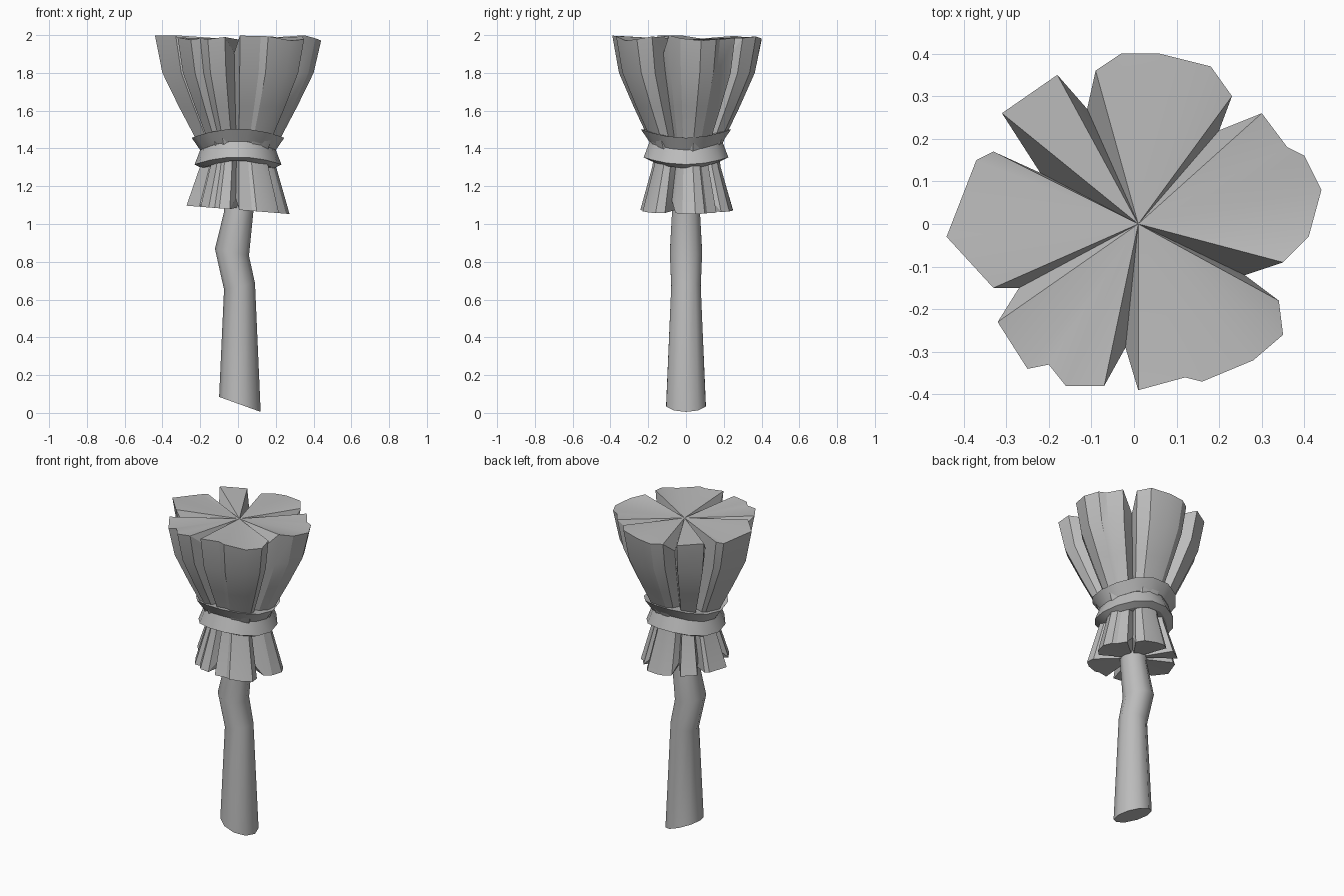
import bpy
import bmesh
import math
from mathutils import Vector

default_cube = bpy.data.objects.get("Cube")
if default_cube:
    bpy.data.objects.remove(default_cube, do_unlink=True)

# One plain grey for the whole broom
grey = bpy.data.materials.new("plain_grey")
grey.use_nodes = True
colour = (0.5, 0.5, 0.5, 1)
grey.diffuse_color = colour
grey.node_tree.nodes["Principled BSDF"].inputs["Base Color"].default_value = colour

# Clumps of straw, counter-clockwise, in hundredths; each clump's last point is the groove after it
CLUMPS = [
    [(35, -9), (41, -3), (44, 8), (40, 16), (36, 18), (30, 26), (20, 22)],
    [(23, 30), (18, 37), (6, 40), (-3, 40), (-9, 36), (-11, 27)],
    [(-18, 35), (-31, 26), (-22, 12)],
    [(-33, 17), (-37, 15), (-44, -3), (-33, -15), (-27, -15)],
    [(-32, -23), (-25, -34), (-20, -33), (-16, -38), (-7, -38), (-2, -29)],
    [(1, -39), (12, -36), (16, -37), (28, -32), (35, -26), (34, -18), (26, -12)],
]


def finish(name, bm, angle=30):
    """Turn a bmesh into a shaded object."""
    bmesh.ops.recalc_face_normals(bm, faces=bm.faces)
    mesh = bpy.data.meshes.new(name)
    bm.to_mesh(mesh)
    bm.free()
    mesh.materials.append(grey)
    obj = bpy.data.objects.new(name, mesh)
    bpy.context.collection.objects.link(obj)
    bpy.ops.object.select_all(action="DESELECT")
    obj.select_set(True)
    bpy.context.view_layer.objects.active = obj
    bpy.ops.object.shade_smooth_by_angle(angle=math.radians(angle))
    return obj


def skin(bm, rings, closed=False):
    """Join neighbouring rings of points with quads."""
    loops = [[bm.verts.new(p) for p in ring] for ring in rings]
    pairs = list(zip(loops, loops[1:]))
    if closed:
        pairs.append((loops[-1], loops[0]))
    for low, high in pairs:
        n = len(low)
        for i in range(n):
            j = (i + 1) % n
            bm.faces.new((low[i], low[j], high[j], high[i]))
    return loops


def straw(name, levels, rim_height, groove_shift, cap_height):
    """Flared straw: levels of (height, scale), ending in a fanned cap."""
    outline = []
    for clump in CLUMPS:
        for k, (x, y) in enumerate(clump):
            outline.append((x / 100, y / 100, k == len(clump) - 1))
    rings = []
    for n, (z, s) in enumerate(levels):
        ring = []
        for x, y, groove in outline:
            height = z
            if n == len(levels) - 1:
                height = rim_height(x, y) + (groove_shift if groove else 0)
            ring.append(Vector((x * s, y * s, height)))
        rings.append(ring)
    bm = bmesh.new()
    rim = skin(bm, rings)[-1]
    centre = bm.verts.new((0.01, 0, cap_height))
    for i, v in enumerate(rim):
        bm.faces.new((v, rim[(i + 1) % len(rim)], centre))
    return finish(name, bm, 25)


def band(name, profile, wave, sides=14):
    """Closed ring around the straw whose height waves twice per turn."""
    rings = []
    for r, z in profile:
        ring = []
        for i in range(sides):
            a = math.tau * i / sides
            ring.append((r * math.cos(a), r * math.sin(a), z - wave * math.cos(2 * a)))
        rings.append(ring)
    bm = bmesh.new()
    skin(bm, rings, closed=True)
    return finish(name, bm)


# Straw head and the shorter skirt under the binding
straw("straw_head", [(1.36, 0.42), (1.47, 0.53), (1.62, 0.71), (1.8, 0.91), (2.0, 1.0)],
      lambda x, y: 1.985 + 0.015 * math.sin(9 * x + 14 * y), -0.09, 1.975)
straw("straw_skirt", [(1.4, 0.42), (1.3, 0.46), (1.08, 0.62)],
      lambda x, y: 1.075 - 0.05 * x, 0.06, 1.09)

# Binding: a flared collar over a conical strap
band("collar", [(0.14, 1.47), (0.245, 1.48), (0.2, 1.415), (0.14, 1.41)], 0.024)
band("strap", [(0.14, 1.43), (0.195, 1.425), (0.23, 1.335), (0.19, 1.315), (0.14, 1.32)], 0.02)

# Crooked handle: centre x, height, radius, slope of the ring
path = [(0.01, 0.045, 0.11, -0.36), (0.008, 0.67, 0.082, 0.2), (-0.032, 0.85, 0.09, -0.2),
        (0.003, 1.06, 0.078, 0), (0.003, 1.3, 0.075, 0)]
rings = []
for cx, z, r, slope in path:
    ring = []
    for i in range(10):
        a = math.tau * i / 10
        ring.append((cx + r * math.cos(a), r * math.sin(a), z + slope * r * math.cos(a)))
    rings.append(ring)
bm = bmesh.new()
loops = skin(bm, rings)
bm.faces.new(loops[0])
bm.faces.new(loops[-1])
finish("handle", bm, 40)
